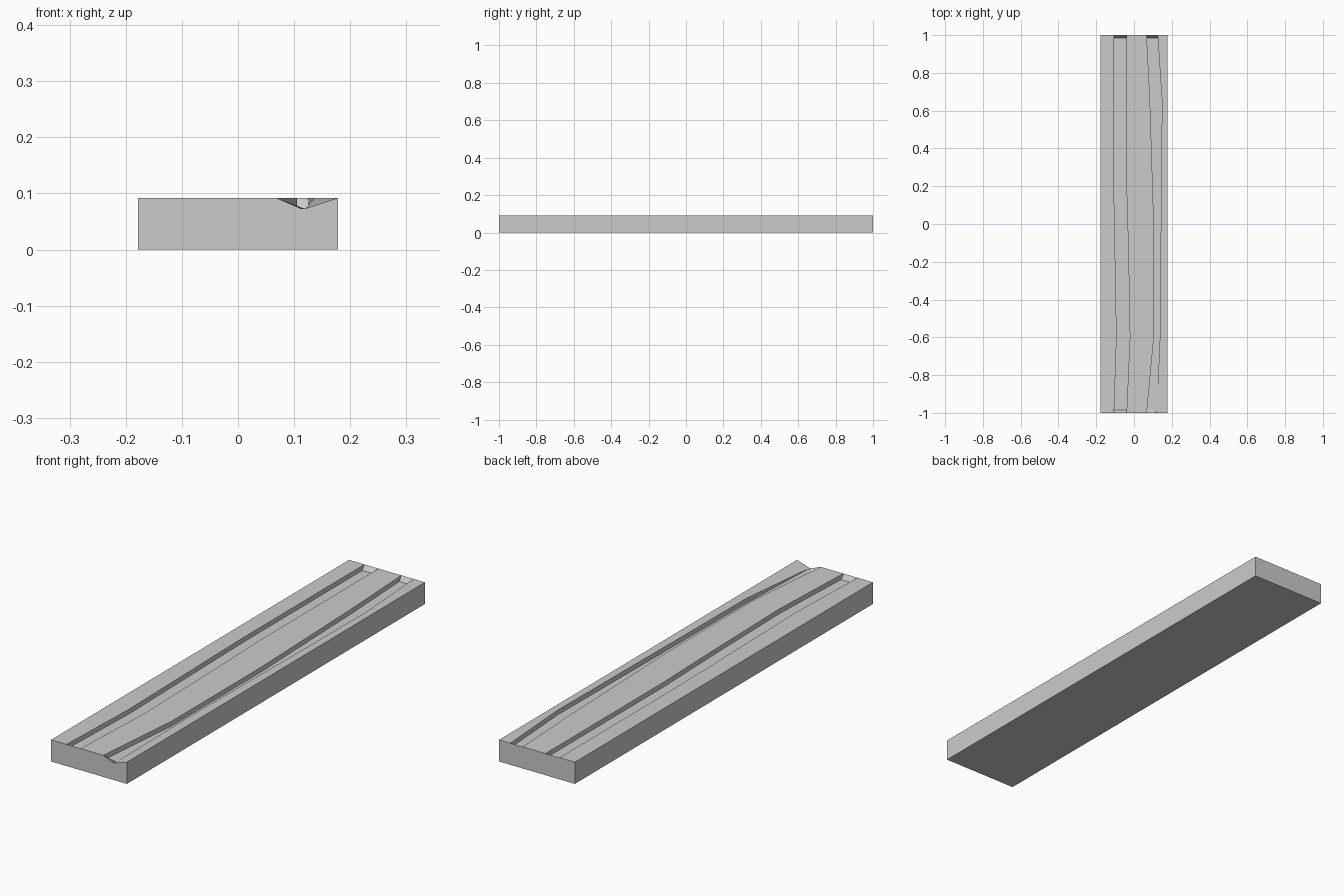
import bpy, bmesh

if "Cube" in bpy.data.objects:
    bpy.data.objects.remove(bpy.data.objects["Cube"])

W, T, FLOOR, DIP = 0.178, 0.092, 0.072, 0.073

# rows along the plank: y, left groove edges, right groove edges
rows = [
    (-1.0,   -0.106, -0.040, 0.068, 0.120),
    (-0.985, -0.105, -0.039, 0.069, 0.1206),
    (-0.6,   -0.092, -0.022, 0.105, 0.137),
    (-0.2,   -0.099, -0.029, 0.105, 0.140),
    (0.0,    -0.103, -0.034, 0.105, 0.142),
    (0.2,    -0.106, -0.040, 0.099, 0.144),
    (0.65,   -0.106, -0.040, 0.085, 0.148),
    (0.985,  -0.106, -0.040, 0.068, 0.126),
    (1.0,    -0.106, -0.040, 0.067, 0.125),
]
N = len(rows)

bm = bmesh.new()


def rim_line(col, heights=None):
    """Edge of a groove at the plank's top."""
    heights = heights or {}
    return [bm.verts.new((r[col], r[0], heights.get(i, T))) for i, r in enumerate(rows)]


def floor_line(col, rim):
    """Groove floor edge; it meets the rim at both plank ends."""
    mid = [bm.verts.new((r[col], r[0], FLOOR)) for r in rows[1:-1]]
    return [rim[0]] + mid + [rim[-1]]


def groove(rim_a, rim_b, fl_a, fl_b):
    """Two upright walls and a floor with short end ramps."""
    for a, b in ((rim_a, fl_a), (fl_a, fl_b), (fl_b, rim_b)):
        for i in range(N - 1):
            loop = []
            for v in (a[i], b[i], b[i + 1], a[i + 1]):
                if v not in loop:
                    loop.append(v)
            if len(loop) > 2:
                bm.faces.new(loop)


# groove rims; the right groove's outer rim sinks at the front end
l1, l2, r1 = rim_line(1), rim_line(2), rim_line(3)
r2 = rim_line(4, {0: DIP, 1: DIP + 0.0007})
fl1, fl2, fr1, fr2 = (floor_line(c, rim) for c, rim in ((1, l1), (2, l2), (3, r1), (4, r2)))
notch = bm.verts.new((0.112, -1, DIP))
fr2[0] = notch
groove(l1, l2, fl1, fl2)
groove(r1, r2, fr1, fr2)

# outer corners
tfl, tbl, tfr, tbr = (bm.verts.new((x, y, T)) for x in (-W, W) for y in (-1, 1))
bfl, bbl, bfr, bbr = (bm.verts.new((x, y, 0)) for x in (-W, W) for y in (-1, 1))

# top surfaces, with the sloped corner at the front right
bm.faces.new([tfl] + l1 + [tbl])
bm.faces.new(l2 + r1[::-1])
bm.faces.new(r2[:3] + [tfr])
bm.faces.new(r2[2:] + [tbr, tfr])

# sides, ends and underside
bm.faces.new([bfl, bfr, tfr, r2[0], notch, r1[0], l2[0], l1[0], tfl])
bm.faces.new([bbr, bbl, tbl, l1[-1], l2[-1], r1[-1], r2[-1], tbr])
bm.faces.new([bfl, tfl, tbl, bbl])
bm.faces.new([bfr, bbr, tbr, tfr])
bm.faces.new([bfl, bbl, bbr, bfr])

bmesh.ops.recalc_face_normals(bm, faces=bm.faces[:])
mesh = bpy.data.meshes.new("grooved_plank")
bm.to_mesh(mesh)
bm.free()
plank = bpy.data.objects.new("grooved_plank", mesh)
bpy.context.collection.objects.link(plank)
